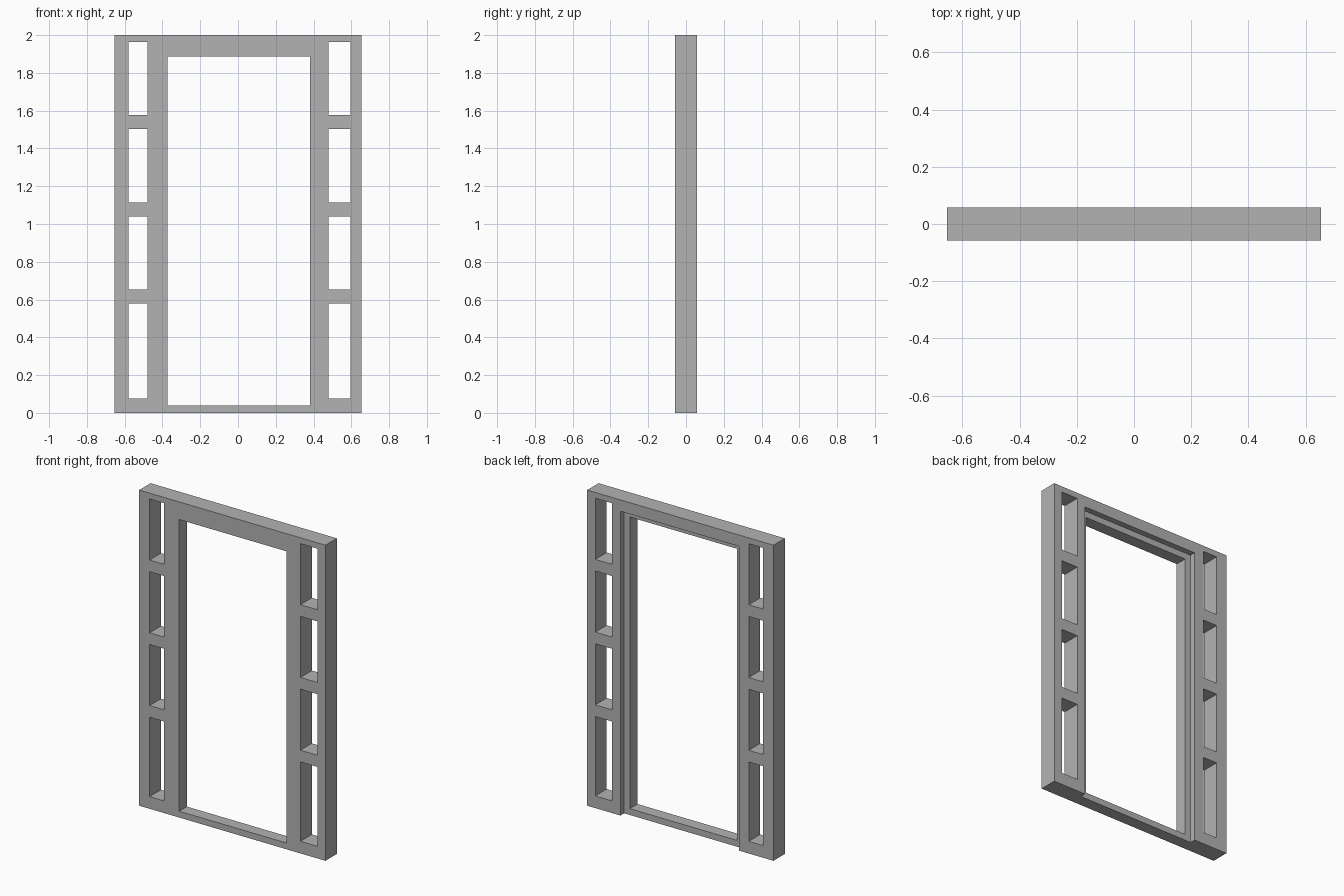
import bpy
import bmesh
from mathutils import Matrix, Vector

cube = bpy.data.objects.get("Cube")
if cube:
    bpy.data.objects.remove(cube, do_unlink=True)

HALF_W, HALF_D, HEIGHT = 0.653, 0.057, 2.0

grey = bpy.data.materials.new("plain_grey")
grey.use_nodes = True
grey.diffuse_color = (0.45, 0.45, 0.45, 1)
grey.node_tree.nodes["Principled BSDF"].inputs["Base Color"].default_value = grey.diffuse_color


def make_boxes(name, boxes):
    """One object made of boxes, each given as (x0, x1, y0, y1, z0, z1)."""
    bm = bmesh.new()
    for x0, x1, y0, y1, z0, z1 in boxes:
        centre = Vector((x0 + x1, y0 + y1, z0 + z1)) / 2
        size = Matrix.Diagonal((x1 - x0, y1 - y0, z1 - z0, 1))
        bmesh.ops.create_cube(bm, size=1, matrix=Matrix.Translation(centre) @ size)
    mesh = bpy.data.meshes.new(name)
    bm.to_mesh(mesh)
    bm.free()
    mesh.materials.append(grey)
    obj = bpy.data.objects.new(name, mesh)
    bpy.context.collection.objects.link(obj)
    return obj


def cut(target, cutter):
    """Subtract the cutter, then discard it."""
    cutter.hide_render = True
    mod = target.modifiers.new("cut", 'BOOLEAN')
    mod.operation = 'DIFFERENCE'
    mod.solver = 'EXACT'
    mod.object = cutter
    bpy.context.view_layer.objects.active = target
    bpy.ops.object.modifier_apply(modifier=mod.name)
    bpy.data.objects.remove(cutter, do_unlink=True)


# Solid slab of the frame
frame = make_boxes("door_frame", [(-HALF_W, HALF_W, -HALF_D, HALF_D, 0, HEIGHT)])

# Doorway and the two columns of sidelight windows, all cut right through
through = (-0.2, 0.2)
door_x0, door_x1, sill, head = -0.372, 0.38, 0.04, 1.888
columns = [(-0.58, -0.48), (0.478, 0.596)]
rows = [(0.077, 0.58), (0.654, 1.041), (1.115, 1.502), (1.576, 1.963)]
openings = [(door_x0, door_x1, *through, sill, head)]
openings += [(*col, *through, *row) for col in columns for row in rows]
cut(frame, make_boxes("opening_cutter", openings))

# Stepped rebate round the doorway at the back, running down to the floor
lip = 0.04
cut(frame, make_boxes("rebate_cutter", [
    (door_x0 - lip, door_x1 + lip, HALF_D - 0.037, 0.2, -0.2, head + lip)]))
